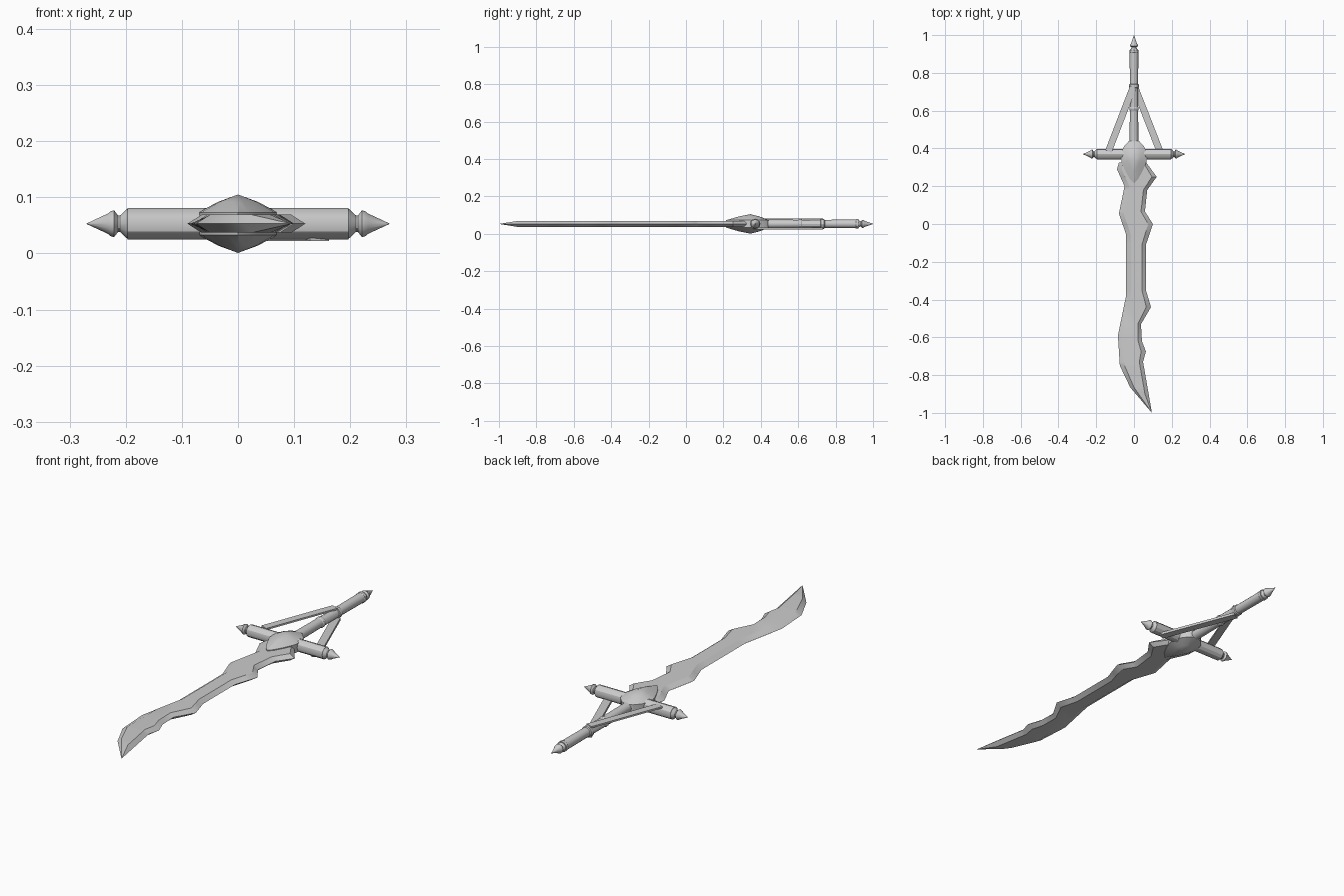
import bpy
import bmesh
import math
from mathutils import Vector

if "Cube" in bpy.data.objects:
    bpy.data.objects.remove(bpy.data.objects["Cube"])

MID = 0.053  # height of the sword's central plane

steel = bpy.data.materials.new("grey steel")
steel.diffuse_color = (0.6, 0.6, 0.6, 1)
steel.use_nodes = True
steel.node_tree.nodes["Principled BSDF"].inputs["Base Color"].default_value = steel.diffuse_color


def make(name, verts, faces, smooth=True):
    mesh = bpy.data.meshes.new(name)
    bm = bmesh.new()
    vs = [bm.verts.new(v) for v in verts]
    for f in faces:
        bm.faces.new([vs[i] for i in f])
    bmesh.ops.remove_doubles(bm, verts=bm.verts, dist=0.00005)
    bmesh.ops.recalc_face_normals(bm, faces=bm.faces)
    bm.to_mesh(mesh)
    bm.free()
    mesh.materials.append(steel)
    obj = bpy.data.objects.new(name, mesh)
    bpy.context.collection.objects.link(obj)
    if smooth:
        bpy.ops.object.select_all(action='DESELECT')
        obj.select_set(True)
        bpy.context.view_layer.objects.active = obj
        bpy.ops.object.shade_smooth_by_angle(angle=math.radians(30))
    return obj


def lathe(name, origin, axis, profile, sides=12):
    """Spin (distance, radius) pairs around an axis lying in the flat plane."""
    axis = Vector(axis)
    up = Vector((0, 0, 1))
    side = axis.cross(up)
    verts, faces = [], []
    for d, r in profile:
        for k in range(sides):
            a = 2 * math.pi * k / sides
            verts.append(Vector(origin) + axis * d + (side * math.cos(a) + up * math.sin(a)) * r)
    for i in range(len(profile) - 1):
        for k in range(sides):
            n = (k + 1) % sides
            faces.append((i * sides + k, i * sides + n, (i + 1) * sides + n, (i + 1) * sides + k))
    faces.append(tuple(range(sides)))
    faces.append(tuple(range((len(profile) - 1) * sides, len(profile) * sides)))
    return make(name, verts, faces)


def at(line, y):
    """x on a polyline of (y, x) points running down in y."""
    for (y0, x0), (y1, x1) in zip(line, line[1:]):
        if y0 >= y >= y1:
            return x0 + (x1 - x0) * (y0 - y) / (y0 - y1)
    return line[-1][1]


# Blade: sharp outlines and the borders of the flat central face
left_edge = [(.325, -.08), (.29, -.09), (.2, -.05), (.055, -.08), (-.055, -.042),
             (-.38, -.042), (-.59, -.085), (-.75, -.075), (-.865, -.02), (-1, .095)]
left_flat = [(.325, -.06), (.29, -.065), (.2, -.025), (.055, -.055), (-.055, -.017),
             (-.38, -.017), (-.53, -.048), (-.75, -.05), (-.865, 0), (-1, .095)]
right_flat = [(.325, .05), (.25, .095), (.18, .05), (.066, .037), (0, .075), (-.11, .042),
              (-.35, .042), (-.44, .065), (-.53, .02), (-.62, .022), (-.675, .038),
              (-.73, .028), (-.9, .058), (-1, .095)]
right_edge = [(.325, .065), (.25, .12), (.18, .07), (.066, .058), (0, .10), (-.11, .063),
              (-.35, .063), (-.44, .09), (-.53, .037), (-.62, .042), (-.675, .063),
              (-.73, .048), (-1, .095)]
rows = sorted({y for line in (left_edge, left_flat, right_flat, right_edge)
               for y, _ in line}, reverse=True)
verts, faces = [], []
for y in rows:
    h = 0.016 * min(1, (y + 1) / 0.09)
    a, b, c, d = (at(line, y) for line in (left_edge, left_flat, right_flat, right_edge))
    verts += [(a, y, MID), (b, y, MID + h), (c, y, MID + h),
              (d, y, MID), (c, y, MID - h), (b, y, MID - h)]
last = len(rows) - 2  # the final row is the single point of the tip
for i in range(last):
    for k in range(6):
        n = (k + 1) % 6
        faces.append((i * 6 + k, i * 6 + n, i * 6 + 6 + n, i * 6 + 6 + k))
tip = (last + 1) * 6
for k in range(6):
    faces.append((last * 6 + k, last * 6 + (k + 1) % 6, tip))
faces.append(tuple(range(6)))
make("blade", verts, faces)

# Crossguard bar with a collared spike on each end
lathe("crossguard", (0, .37, MID), (1, 0, 0), [(-.197, .028), (.197, .028)])
finial = [(.19, .026), (.197, .027), (.21, .015), (.214, .015), (.221, .024),
          (.227, .022), (.232, .018), (.27, .0004)]
for side, label in ((-1, "left"), (1, "right")):
    lathe("crossguard_spike_" + label, (0, .37, MID), (side, 0, 0), finial)

# Grip with bands, and the pommel spike
lathe("grip", (0, 0, MID), (0, 1, 0),
      [(.36, .024), (.6, .022), (.605, .025), (.615, .025), (.62, .022), (.72, .022),
       (.722, .026), (.738, .026), (.742, .022), (.905, .023), (.908, .025), (.922, .025)])
lathe("pommel_spike", (0, 0, MID), (0, 1, 0),
      [(.92, .022), (.932, .014), (.936, .014), (.942, .022), (.95, .02),
       (.955, .016), (1, .0004)])

# Teardrop boss: a thick rim rising to a point on both faces
half = [(0, .445), (.03, .436), (.055, .408), (.071, .365), (.065, .325),
        (.045, .28), (.02, .235), (0, .215)]
rim = half + [(-x, y) for x, y in half[-2:0:-1]]
n = len(rim)
verts, faces = [], []
for s, h in ((0, -.052), (.5, -.039), (1, -.02), (1, .02), (.5, .039), (0, .052)):
    verts += [(x * s, .345 + (y - .345) * s, MID + h) for x, y in rim]
for i in range(5):
    for k in range(n):
        m = (k + 1) % n
        if i == 0:
            faces.append((0, n + m, n + k))
        elif i == 4:
            faces.append((4 * n + k, 4 * n + m, 5 * n))
        else:
            faces.append((i * n + k, i * n + m, i * n + n + m, i * n + n + k))
make("boss", verts, faces)


# Flat braces from grip to crossguard, one on top and one beneath
def brace(name, start, end, z, width, thick):
    a, b = Vector((*start, z)), Vector((*end, z))
    w = (b - a).normalized().cross(Vector((0, 0, 1))) * width / 2
    t = Vector((0, 0, thick / 2))
    verts = [p + sx * w + sz * t for p in (a, b)
             for sx, sz in ((-1, -1), (1, -1), (1, 1), (-1, 1))]
    faces = [(0, 1, 2, 3), (4, 5, 6, 7)]
    faces += [(k, (k + 1) % 4, 4 + (k + 1) % 4, 4 + k) for k in range(4)]
    make(name, verts, faces, smooth=False)


brace("upper_brace_left", (-.004, .725), (-.135, .385), MID + .024, .036, .008)
brace("lower_brace_right", (.004, .725), (.145, .365), MID - .025, .036, .012)
